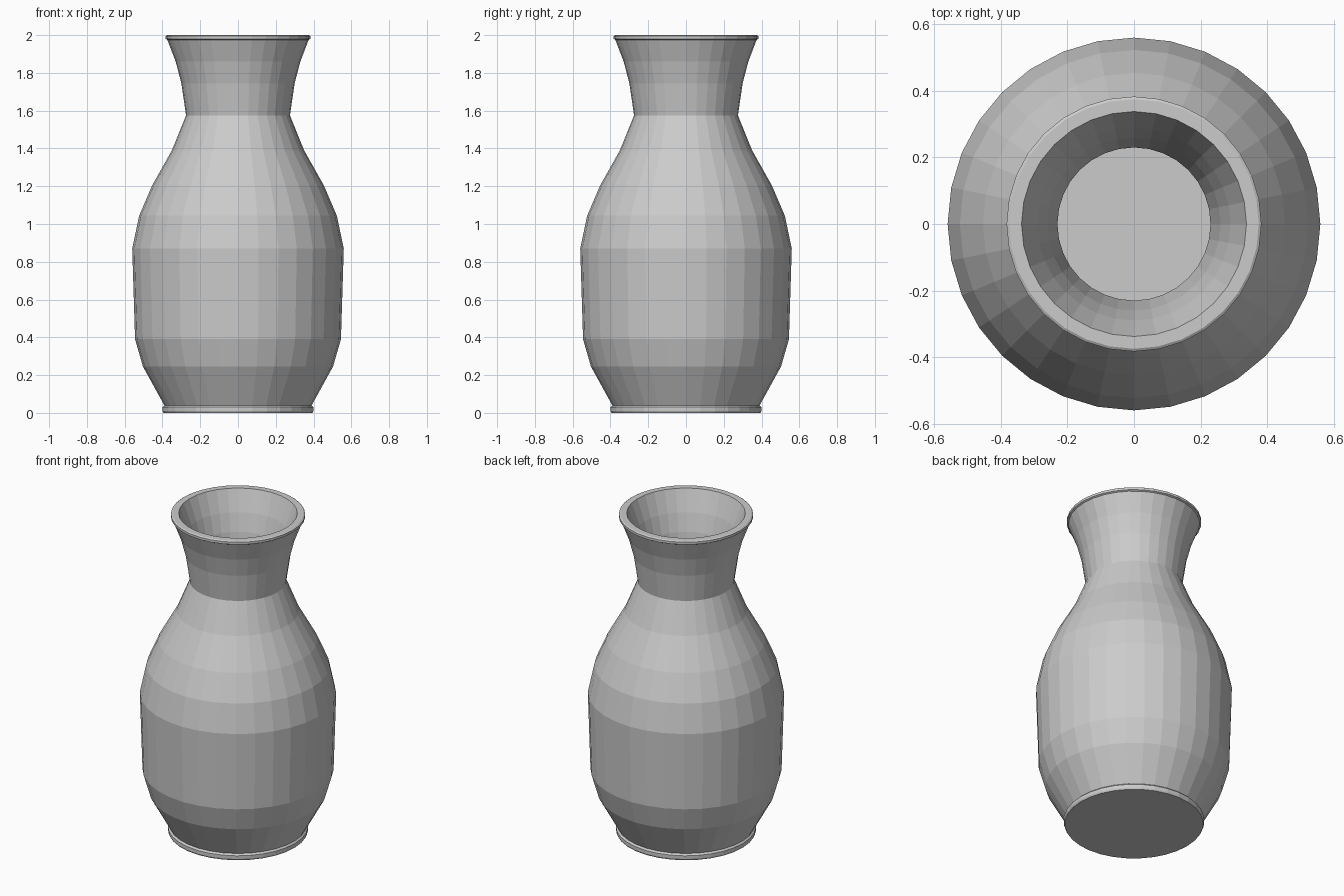
import bpy, bmesh
from math import cos, sin, pi

if "Cube" in bpy.data.objects:
    bpy.data.objects.remove(bpy.data.objects["Cube"])

SIDES = 32

# Outer wall from foot to lip, as (radius, height)
outer = [(0.395, 0.0), (0.40, 0.01), (0.40, 0.03), (0.39, 0.04), (0.503, 0.245),
         (0.545, 0.39), (0.56, 0.87), (0.523, 1.045), (0.454, 1.205),
         (0.35, 1.39), (0.275, 1.575), (0.30, 1.745), (0.33, 1.86),
         (0.374, 1.975), (0.383, 1.98), (0.383, 1.995), (0.375, 2.0)]

# Inner wall from lip down to the floor
inner = [(0.338, 2.0), (0.29, 1.87), (0.26, 1.76), (0.23, 1.57), (0.31, 1.37),
         (0.413, 1.185), (0.48, 1.03), (0.515, 0.86), (0.50, 0.40),
         (0.46, 0.26), (0.36, 0.05)]


def lathe(name, profile):
    """Revolve an open profile around z and cap both ends with flat discs."""
    bm = bmesh.new()
    rings = [[bm.verts.new((r * cos(2 * pi * i / SIDES), r * sin(2 * pi * i / SIDES), z))
              for i in range(SIDES)] for r, z in profile]
    for a, b in zip(rings, rings[1:]):
        for i in range(SIDES):
            j = (i + 1) % SIDES
            bm.faces.new((a[i], a[j], b[j], b[i]))
    bm.faces.new(rings[0][::-1])
    bm.faces.new(rings[-1])
    mesh = bpy.data.meshes.new(name)
    bm.to_mesh(mesh)
    bm.free()
    obj = bpy.data.objects.new(name, mesh)
    bpy.context.collection.objects.link(obj)
    return obj


# Hollow vase: underside, outer wall, lip, inner wall and floor
lathe("vase", outer + inner)
